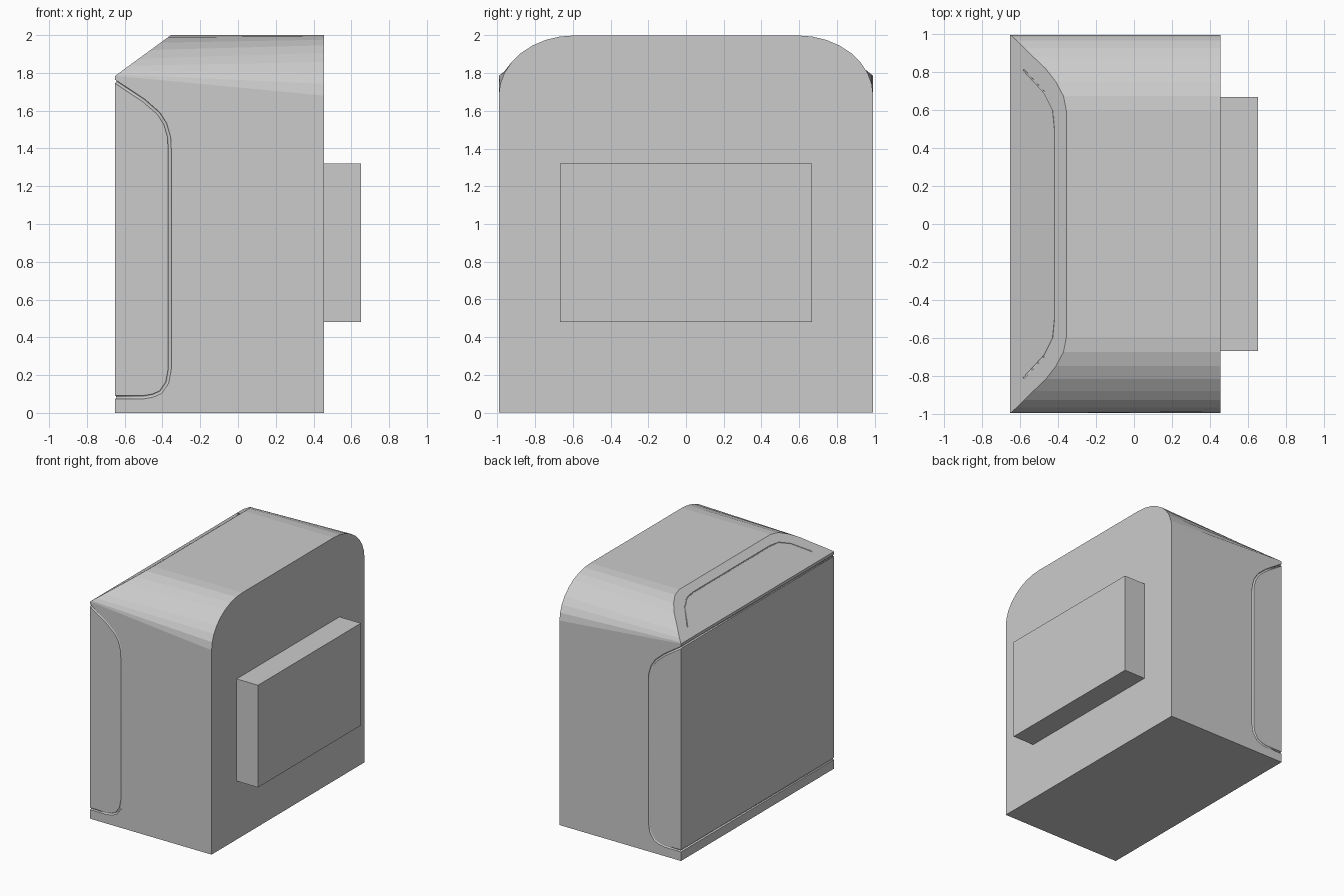
import bpy, bmesh, math

if "Cube" in bpy.data.objects:
    bpy.data.objects.remove(bpy.data.objects["Cube"])

W = 0.993          # half width of the body
BACK, FRONT = -0.65, 0.455


def slope_z(x):
    return 2 + (x + 0.355) * 0.73


def new_object(name, bm):
    bmesh.ops.recalc_face_normals(bm, faces=bm.faces)
    mesh = bpy.data.meshes.new(name)
    bm.to_mesh(mesh)
    bm.free()
    ob = bpy.data.objects.new(name, mesh)
    bpy.context.collection.objects.link(ob)
    return ob


def tube(name, points, radius, closed):
    curve = bpy.data.curves.new(name, 'CURVE')
    curve.dimensions = '3D'
    curve.bevel_depth = radius
    curve.bevel_resolution = 1
    curve.use_fill_caps = True
    spline = curve.splines.new('POLY')
    spline.points.add(len(points) - 1)
    for p, co in zip(spline.points, points):
        p.co = (*co, 1)
    spline.use_cyclic_u = closed
    ob = bpy.data.objects.new(name, curve)
    bpy.context.collection.objects.link(ob)
    bpy.ops.object.select_all(action='DESELECT')
    ob.select_set(True)
    bpy.context.view_layer.objects.active = ob
    bpy.ops.object.convert(target='MESH')
    ob = bpy.context.view_layer.objects.active
    bm = bmesh.new()
    bm.from_mesh(ob.data)
    bmesh.ops.remove_doubles(bm, verts=bm.verts, dist=1e-5)
    bmesh.ops.recalc_face_normals(bm, faces=bm.faces)
    bm.to_mesh(ob.data)
    bm.free()
    ob.hide_render = True
    ob.hide_set(True)
    return ob


# Body: rounded shoulders lofted from the front profile to a sloped rear edge
rear_x = [-0.355, -0.37, -0.41, -0.463, -0.527, -0.577, -0.615, -0.64, BACK]
half_front, half_rear = [], []
for k, x in enumerate(rear_x):
    a = math.radians(k * 90 / 8)
    y = W - 0.4 + 0.4 * math.sin(a)
    half_front.append((FRONT, y, 1.68 + 0.32 * math.cos(a)))
    half_rear.append((x, y, slope_z(x)))


def ring(half, x):
    pts = [(x, W, 0)] + half[::-1]
    return pts + [(px, -py, pz) for px, py, pz in reversed(pts)]


bm = bmesh.new()
f = [bm.verts.new(p) for p in ring(half_front, FRONT)]
r = [bm.verts.new(p) for p in ring(half_rear, BACK)]
n = len(f)
for i in range(n):
    j = (i + 1) % n
    bm.faces.new((f[i], f[j], r[j], r[i]))
bm.faces.new(f)
bm.faces.new(r[1:-1])
bm.faces.new((r[0], r[1], r[-2], r[-1]))
body = new_object("body", bm)

# Panel groove running round both sides and across the back
side = [(BACK, 1.754), (-0.5, 1.655), (-0.42, 1.585), (-0.385, 1.53),
        (-0.365, 1.46), (-0.362, 1.40), (-0.362, 0.23), (-0.375, 0.16),
        (-0.41, 0.11), (-0.45, 0.092), (-0.5, 0.083), (BACK, 0.083)]
loop = [(x, -W, z) for x, z in side] + [(x, W, z) for x, z in reversed(side)]
panel_cutter = tube("panel_groove_cutter", loop, 0.009, True)

# Fine line on the sloped top
half = [(-0.58, 0.81), (-0.47, 0.69), (-0.425, 0.6), (-0.415, 0.5)]
line = [(x, y, slope_z(x)) for x, y in half]
line += [(x, -y, z) for x, y, z in reversed(line)]
slope_cutter = tube("slope_line_cutter", line, 0.005, False)

for cutter in (panel_cutter, slope_cutter):
    mod = body.modifiers.new(cutter.name, 'BOOLEAN')
    mod.operation = 'DIFFERENCE'
    mod.solver = 'EXACT'
    mod.object = cutter

# Front block
bm = bmesh.new()
bmesh.ops.create_cube(bm, size=1)
block = new_object("front_block", bm)
block.scale = (0.195, 1.335, 0.84)
block.location = (0.5525, 0, 0.9)
